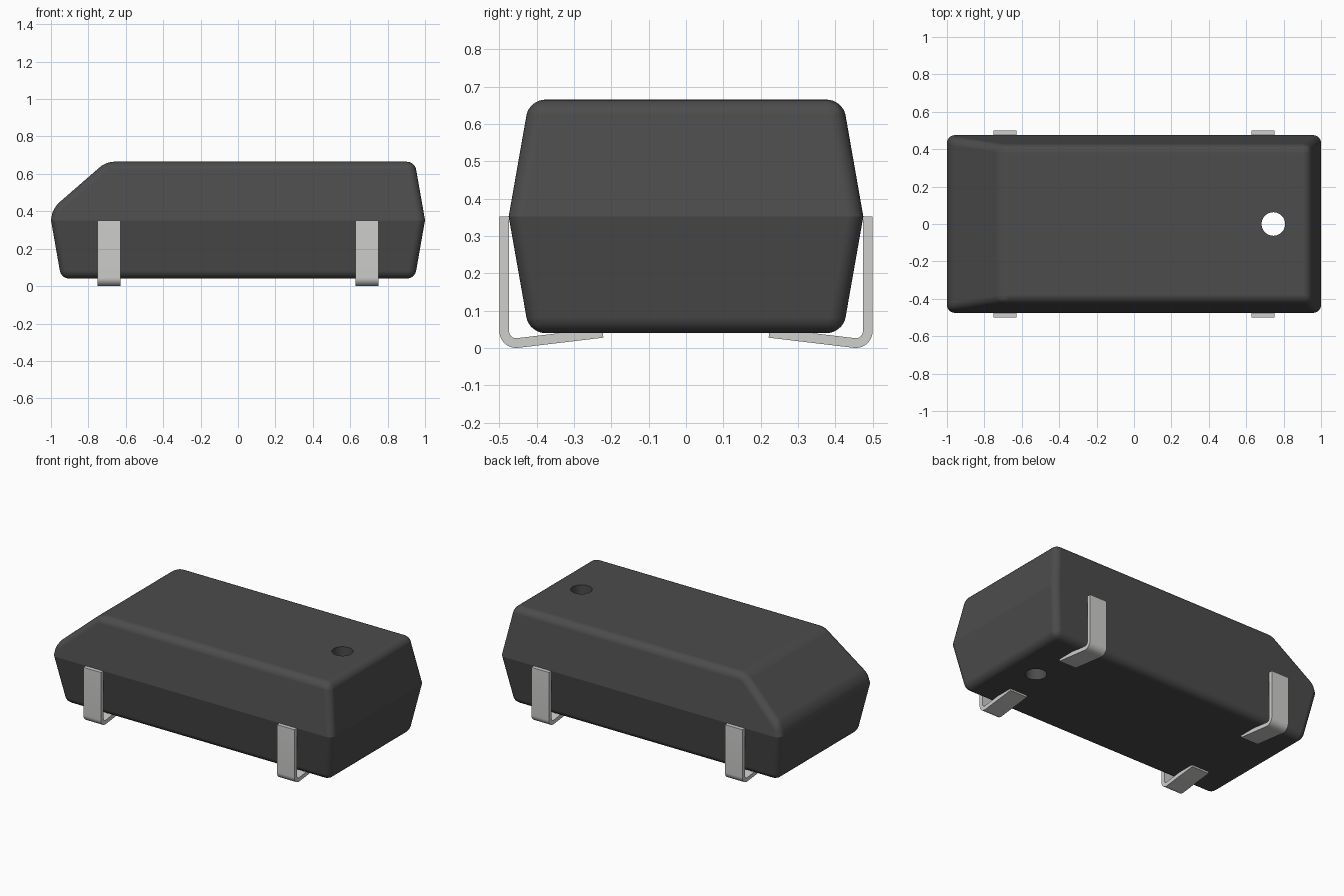
import bpy, bmesh
from math import radians, sin, cos
from mathutils import Vector

cube = bpy.data.objects.get("Cube")
if cube:
    bpy.data.objects.remove(cube, do_unlink=True)


def material(name, rgb, rough):
    m = bpy.data.materials.new(name)
    m.use_nodes = True
    m.diffuse_color = (*rgb, 1)
    bsdf = m.node_tree.nodes["Principled BSDF"]
    bsdf.inputs["Base Color"].default_value = (*rgb, 1)
    bsdf.inputs["Roughness"].default_value = rough
    return m


def make_object(name, bm, mat=None):
    bmesh.ops.recalc_face_normals(bm, faces=bm.faces)
    mesh = bpy.data.meshes.new(name)
    bm.to_mesh(mesh)
    bm.free()
    ob = bpy.data.objects.new(name, mesh)
    bpy.context.collection.objects.link(ob)
    if mat:
        mesh.materials.append(mat)
    return ob


def activate(ob):
    bpy.ops.object.select_all(action="DESELECT")
    ob.select_set(True)
    bpy.context.view_layer.objects.active = ob


black = material("black plastic", (0.072, 0.072, 0.072), 0.6)
metal = material("pale grey metal", (0.62, 0.62, 0.61), 0.4)

BOTTOM, MIDDLE, TOP = 0.04, 0.352, 0.665

# Body: two tapered halves meeting at a crisp middle line
bm = bmesh.new()
rings = []
for z, inset in ((BOTTOM, 0.055), (MIDDLE, 0), (TOP, 0.055)):
    hx, hy = 1 - inset, 0.475 - inset
    rings.append([bm.verts.new((sx * hx, sy * hy, z))
                  for sx, sy in ((-1, -1), (1, -1), (1, 1), (-1, 1))])
bm.faces.new(rings[0])
bm.faces.new(rings[2])
for low, high in zip(rings, rings[1:]):
    for i in range(4):
        j = (i + 1) % 4
        bm.faces.new((low[i], low[j], high[j], high[i]))

# Sloped end on the upper half
slope = radians(41)
cut = bmesh.ops.bisect_plane(
    bm, geom=bm.verts[:] + bm.edges[:] + bm.faces[:],
    plane_co=(-0.705, 0, TOP), plane_no=(-sin(slope), 0, cos(slope)),
    clear_outer=True)
slope_edges = [e for e in cut["geom_cut"] if isinstance(e, bmesh.types.BMEdge)]
bmesh.ops.holes_fill(bm, edges=slope_edges, sides=0)

# Round every edge except the middle line; gentler on the slope's long edges
weight = bm.edges.layers.float.new("bevel_weight_edge")
for e in bm.edges:
    a, b = (v.co for v in e.verts)
    if abs(a.z - MIDDLE) < 0.001 and abs(b.z - MIDDLE) < 0.001:
        e[weight] = 0
    elif e in slope_edges and abs(a.x - b.x) < 0.01:
        e[weight] = 0.4
    else:
        e[weight] = 1
body = make_object("body", bm, black)
bevel = body.modifiers.new("rounded edges", "BEVEL")
bevel.limit_method = "WEIGHT"
bevel.width = 0.042
bevel.segments = 8

# Round marker hole straight through the body
bm = bmesh.new()
bmesh.ops.create_cone(bm, cap_ends=True, segments=48, radius1=0.063,
                      radius2=0.063, depth=2)
cutter = make_object("hole_cutter", bm, black)
cutter.location = (0.745, 0, MIDDLE)
cutter.hide_render = True
hole = body.modifiers.new("marker hole", "BOOLEAN")
hole.operation = "DIFFERENCE"
hole.solver = "EXACT"
hole.object = cutter
activate(body)
for name in [m.name for m in body.modifiers]:
    bpy.ops.object.modifier_apply(modifier=name)
bpy.data.objects.remove(cutter, do_unlink=True)
bpy.ops.object.shade_smooth_by_angle(angle=radians(16))
normals = body.modifiers.new("even shading", "WEIGHTED_NORMAL")
normals.keep_sharp = True


# Leads: bent metal strips hugging the sides and tucking under the body
def lead(name, x, side):
    half, bend, foot, steps = 0.0625, radians(-96.8), 0.23, 10
    centre = Vector((0.455, 0.045))

    def edge_path(r):
        pts = [Vector((centre.x + r, MIDDLE))]
        for i in range(steps + 1):
            a = bend * i / steps
            pts.append(centre + r * Vector((cos(a), sin(a))))
        pts.append(pts[-1] + foot * Vector((sin(bend), -cos(bend))))
        return pts

    bm = bmesh.new()
    pairs = [[bm.verts.new((x - half, side * p.x, p.y)) for p in pair]
             for pair in zip(edge_path(0.045), edge_path(0.019))]
    strip = [bm.faces.new((a[0], b[0], b[1], a[1]))
             for a, b in zip(pairs, pairs[1:])]
    ext = bmesh.ops.extrude_face_region(bm, geom=strip, use_keep_orig=True)
    moved = [v for v in ext["geom"] if isinstance(v, bmesh.types.BMVert)]
    bmesh.ops.translate(bm, verts=moved, vec=(2 * half, 0, 0))
    ob = make_object(name, bm, metal)
    activate(ob)
    bpy.ops.object.shade_smooth_by_angle(angle=radians(30))


for end, x in (("right", -0.69), ("left", 0.69)):
    for face, side in (("front", -1), ("back", 1)):
        lead(f"{face}_{end}_lead", x, side)
